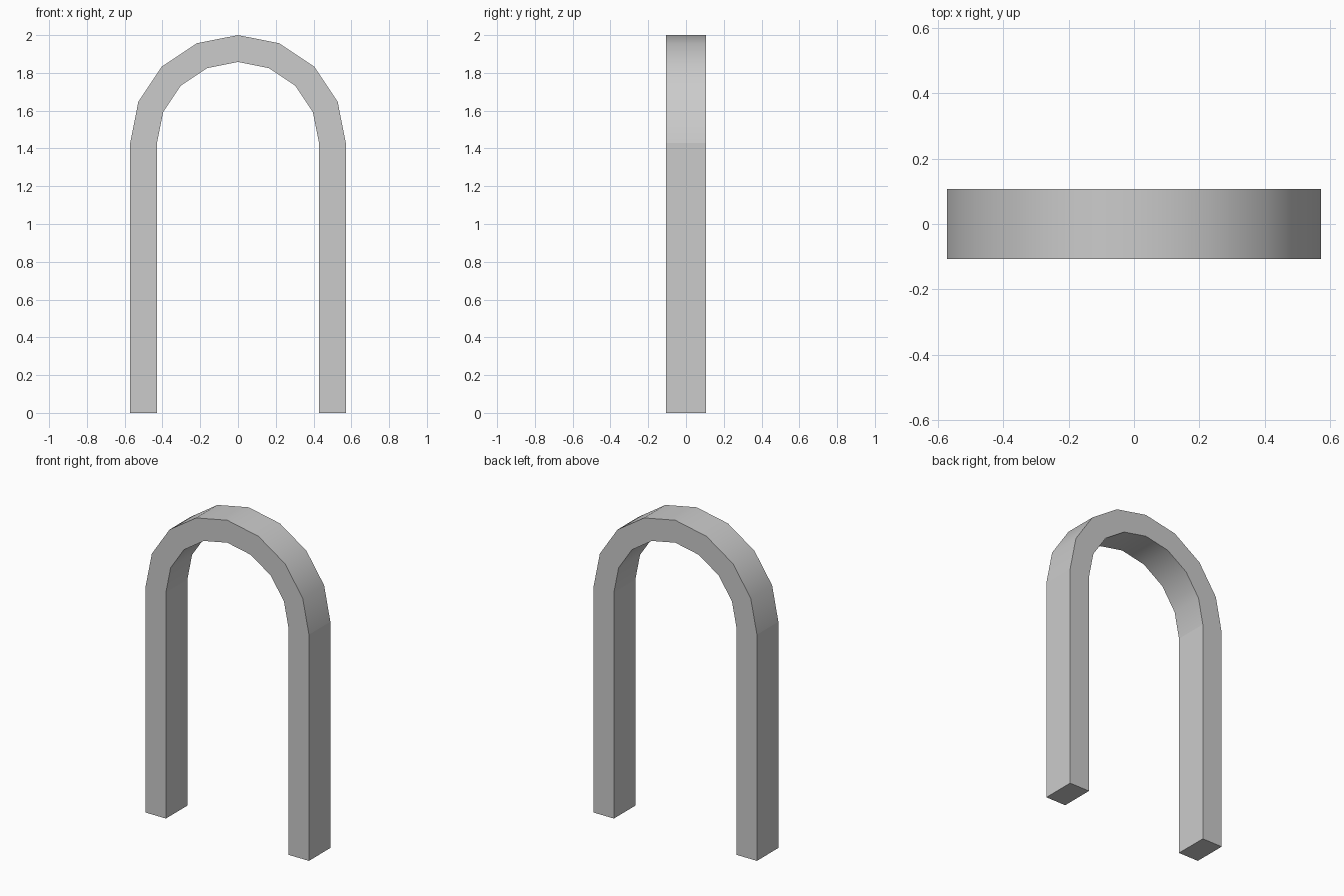
import bpy, bmesh, math

cube = bpy.data.objects.get("Cube")
if cube:
    bpy.data.objects.remove(cube, do_unlink=True)

OUTER, INNER = 0.571, 0.429   # arch radii
SPRING = 1.429                # height where the legs meet the arch
HALF_DEPTH = 0.107
SEGMENTS = 8

# Grey material
grey = bpy.data.materials.new("stone grey")
grey.use_nodes = True
colour = (0.6, 0.6, 0.6, 1)
grey.diffuse_color = colour
grey.node_tree.nodes["Principled BSDF"].inputs["Base Color"].default_value = colour

# Stations along the path: right foot, half circle, left foot
stations = [(-1, 0, 0)]
for i in range(SEGMENTS + 1):
    a = math.pi * (1 - i / SEGMENTS)
    stations.append((math.cos(a), math.sin(a), SPRING))
stations.append((1, 0, 0))

# Rectangular section swept along the stations
bm = bmesh.new()
section = [(OUTER, -HALF_DEPTH), (OUTER, HALF_DEPTH),
           (INNER, HALF_DEPTH), (INNER, -HALF_DEPTH)]
rings = [[bm.verts.new((c * r, y, base + s * r)) for r, y in section]
         for c, s, base in stations]
for a, b in zip(rings, rings[1:]):
    for k in range(4):
        n = (k + 1) % 4
        bm.faces.new((a[k], a[n], b[n], b[k]))
bm.faces.new(rings[0])
bm.faces.new(rings[-1])
bmesh.ops.recalc_face_normals(bm, faces=bm.faces[:])

# Crisp break where the straight legs meet the curved arch
for ring in (rings[1], rings[-2]):
    for k in range(4):
        edge = bm.edges.get((ring[k], ring[(k + 1) % 4]))
        edge.smooth = False

mesh = bpy.data.meshes.new("archway")
bm.to_mesh(mesh)
bm.free()
mesh.materials.append(grey)
arch = bpy.data.objects.new("archway", mesh)
bpy.context.collection.objects.link(arch)

# Smooth curve, sharp corners
bpy.ops.object.select_all(action='DESELECT')
arch.select_set(True)
bpy.context.view_layer.objects.active = arch
bpy.ops.object.shade_smooth_by_angle(angle=math.radians(30))
